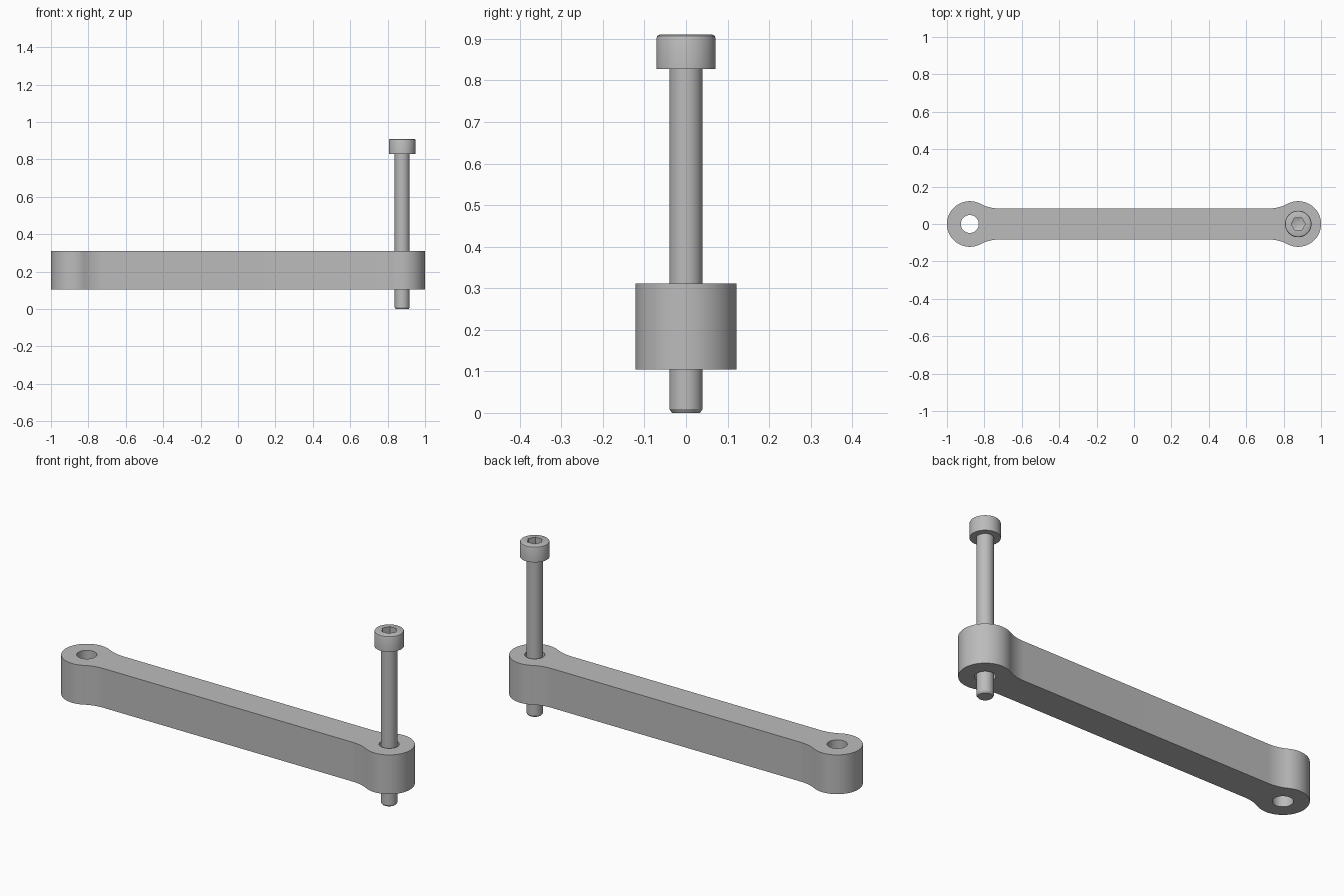
import bpy, bmesh
from math import sin, cos, pi, radians, atan2, sqrt

cube = bpy.data.objects.get("Cube")
if cube:
    bpy.data.objects.remove(cube, do_unlink=True)

steel = bpy.data.materials.new("plain_grey")
steel.use_nodes = True
GREY = (0.5, 0.5, 0.5, 1)
steel.diffuse_color = GREY
steel.node_tree.nodes["Principled BSDF"].inputs["Base Color"].default_value = GREY

PIN_X = 0.878          # centre of each eye
EYE_R, HOLE_R = 0.122, 0.048
HALF_W, BLEND_R = 0.083, 0.21
BOTTOM, TOP = 0.105, 0.311


def finish(name, mesh):
    mesh.materials.clear()
    mesh.materials.append(steel)
    obj = bpy.data.objects.new(name, mesh)
    bpy.context.collection.objects.link(obj)
    bpy.ops.object.select_all(action="DESELECT")
    obj.select_set(True)
    bpy.context.view_layer.objects.active = obj
    bpy.ops.object.shade_smooth_by_angle(angle=radians(30))
    return obj


def arc(cx, cy, r, start, end, steps):
    angles = [start + (end - start) * i / steps for i in range(steps + 1)]
    return [(cx + r * cos(a), cy + r * sin(a)) for a in angles]


# Arm: two eyes blended tangentially into a straight bar
def arm_outline():
    rise = HALF_W + BLEND_R
    run = sqrt((EYE_R + BLEND_R) ** 2 - rise ** 2)
    touch = atan2(rise, -run)
    eye = arc(PIN_X, 0, EYE_R, 0, touch, 28)
    blend = arc(PIN_X - run, rise, BLEND_R, touch - pi, -pi / 2, 12)
    quarter = eye + blend[1:]
    half = quarter + [(-x, y) for x, y in reversed(quarter)]
    return half + [(x, -y) for x, y in reversed(half[1:-1])]


def build_arm():
    curve = bpy.data.curves.new("arm_outline", "CURVE")
    curve.dimensions = "2D"
    curve.fill_mode = "BOTH"
    curve.extrude = (TOP - BOTTOM) / 2
    holes = [arc(s * PIN_X, 0, HOLE_R, 0, 2 * pi, 48)[:-1] for s in (-1, 1)]
    for loop in [arm_outline()] + holes:
        spline = curve.splines.new("POLY")
        spline.points.add(len(loop) - 1)
        for point, (x, y) in zip(spline.points, loop):
            point.co = (x, y, 0, 1)
        spline.use_cyclic_u = True
    helper = bpy.data.objects.new("outline_helper", curve)
    bpy.context.collection.objects.link(helper)
    depsgraph = bpy.context.evaluated_depsgraph_get()
    mesh = bpy.data.meshes.new_from_object(helper.evaluated_get(depsgraph))
    bpy.data.objects.remove(helper, do_unlink=True)

    bm = bmesh.new()
    bm.from_mesh(mesh)
    bmesh.ops.remove_doubles(bm, verts=bm.verts, dist=1e-5)
    bmesh.ops.translate(bm, verts=bm.verts, vec=(0, 0, (TOP + BOTTOM) / 2))
    bmesh.ops.recalc_face_normals(bm, faces=bm.faces)
    bm.to_mesh(mesh)
    bm.free()
    finish("link_arm", mesh)


# Bolt: turned profile whose last rings follow a hexagon for the socket
def build_bolt(segments=48):
    profile = [(0.034, 0), (0.04, 0.009), (0.04, 0.828), (0.071, 0.828),
               (0.071, 0.902), (0.069, 0.907), (0.063, 0.91)]
    socket = [(0.038, 0.91), (0.038, 0.872)]
    bm = bmesh.new()

    def ring(r, z, hexagonal):
        verts = []
        for i in range(segments):
            a = 2 * pi * i / segments
            k = cos(pi / 6) / cos(a % (pi / 3) - pi / 6) if hexagonal else 1
            verts.append(bm.verts.new((PIN_X + r * k * cos(a), r * k * sin(a), z)))
        return verts

    rings = [ring(r, z, False) for r, z in profile]
    rings += [ring(r, z, True) for r, z in socket]
    for low, high in zip(rings, rings[1:]):
        for i in range(segments):
            j = (i + 1) % segments
            bm.faces.new((low[i], low[j], high[j], high[i]))
    bm.faces.new(rings[0][::-1])
    # Shallow pointed floor of the socket
    tip = bm.verts.new((PIN_X, 0, 0.858))
    for i in range(segments):
        bm.faces.new((rings[-1][i], rings[-1][(i + 1) % segments], tip))
    bmesh.ops.recalc_face_normals(bm, faces=bm.faces)
    mesh = bpy.data.meshes.new("socket_bolt")
    bm.to_mesh(mesh)
    bm.free()
    finish("socket_bolt", mesh)


build_arm()
build_bolt()
